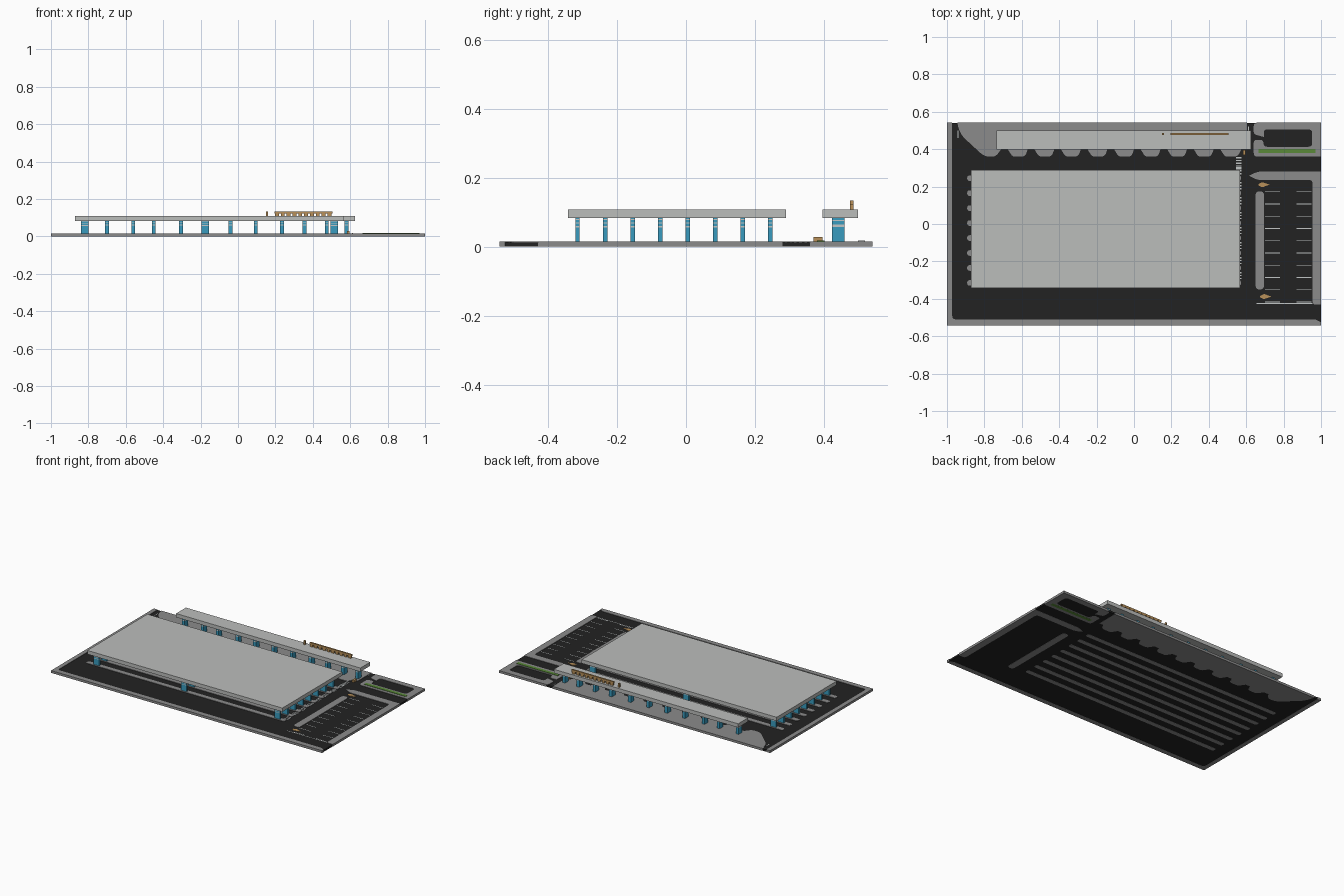
import bpy, bmesh
from mathutils import Vector

cube = bpy.data.objects.get("Cube")
if cube:
    bpy.data.objects.remove(cube, do_unlink=True)


def material(name, rgb):
    m = bpy.data.materials.new(name)
    m.use_nodes = True
    m.diffuse_color = (*rgb, 1)
    m.node_tree.nodes["Principled BSDF"].inputs["Base Color"].default_value = (*rgb, 1)
    return m


asphalt = material("asphalt", (0.016, 0.016, 0.016))
paving = material("paving grey", (0.26, 0.26, 0.26))
roofing = material("roof light grey", (0.50, 0.51, 0.50))
blue = material("column blue", (0.04, 0.33, 0.52))
pale = material("pale marking", (0.55, 0.57, 0.57))
brown = material("timber brown", (0.48, 0.28, 0.10))
green = material("hedge green", (0.10, 0.25, 0.04))

ROAD, KERB = 0.013, 0.0155
UNDER, TOP = 0.083, 0.108


def rounded(points):
    """Replace each corner that carries a radius by a short curve."""
    out = []
    for i, p in enumerate(points):
        c = Vector(p[:2])
        if len(p) < 3:
            out.append(c)
            continue
        before = Vector(points[i - 1][:2])
        after = Vector(points[(i + 1) % len(points)][:2])
        a = c + (before - c).normalized() * p[2]
        b = c + (after - c).normalized() * p[2]
        for k in range(5):
            t = k / 4
            out.append(a * (1 - t) ** 2 + c * 2 * t * (1 - t) + b * t * t)
    return out


def plates(name, outlines, z0, z1, mat):
    """One object made of flat outlines extruded from z0 to z1."""
    bm = bmesh.new()
    for outline in outlines:
        verts = [bm.verts.new((p.x, p.y, z0)) for p in rounded(outline)]
        face = bm.faces.new(verts)
        ext = bmesh.ops.extrude_face_region(bm, geom=[face], use_keep_orig=True)
        for v in ext["geom"]:
            if isinstance(v, bmesh.types.BMVert):
                v.co.z = z1
    bmesh.ops.recalc_face_normals(bm, faces=bm.faces)
    mesh = bpy.data.meshes.new(name)
    bm.to_mesh(mesh)
    bm.free()
    mesh.materials.append(mat)
    obj = bpy.data.objects.new(name, mesh)
    bpy.context.collection.objects.link(obj)
    return obj


def rect(x0, x1, y0, y1, r=None):
    pts = [(x0, y0), (x1, y0), (x1, y1), (x0, y1)]
    return [(*p, r) for p in pts] if r else pts


def around(x, y, w, d):
    return rect(x - w / 2, x + w / 2, y - d / 2, y + d / 2)


# Road slab and outer kerbs
plates("road_slab", [rect(-0.999, 0.999, -0.539, 0.541)], 0.0008, ROAD, asphalt)
plates("outer_kerb", [[(-1, -0.542), (1, -0.542), (1, -0.525), (0.97, -0.51),
                       (-0.972, -0.51, 0.02), (-0.972, 0.542), (-1, 0.542)]], 0, KERB, paving)

# Rear pavement with a sawtooth row of bus bays
edge = [(-0.91, 0.542), (-0.945, 0.542), (-0.93, 0.48, 0.04), (-0.80, 0.36, 0.03), (-0.74, 0.36, 0.02)]
edge[0:2] = [(-0.945, 0.542)]
for i in range(9):
    x = -0.70 + i * 0.142
    edge += [(x - 0.01, 0.40), (x + 0.025, 0.40), (x + 0.05, 0.36, 0.015), (x + 0.118, 0.36, 0.02)]
edge += [(0.575, 0.40), (0.604, 0.40), (0.604, 0.542)]
plates("rear_pavement", [edge], 0, KERB, paving)

# Platform islands under the main roof
rows = [-0.315 + 0.08 * i for i in range(8)]
plates("platform_islands", [rect(-0.892, 0.572, y - 0.015, y + 0.015, 0.014) for y in rows],
       0, KERB, paving)

# Car park kerbs and islands
plates("car_park_kerb", [[(0.955, -0.43, 0.015), (1, -0.43), (1, 0.28), (0.66, 0.28, 0.02),
                          (0.615, 0.258), (0.66, 0.235, 0.02), (0.955, 0.235, 0.02)]], 0, KERB, paving)
plates("car_park_island", [rect(0.65, 0.695, -0.35, 0.175, 0.022)], 0, KERB, paving)

# Corner block wrapped round a small yard
plates("corner_block", [[(0.64, 0.36, 0.02), (1, 0.36), (1, 0.542), (0.64, 0.542, 0.02),
                         (0.64, 0.48, 0.015), (0.695, 0.465), (0.695, 0.505, 0.015), (0.953, 0.505, 0.02),
                         (0.953, 0.413, 0.02), (0.695, 0.413, 0.015), (0.69, 0.45, 0.015),
                         (0.64, 0.45, 0.015)]], 0.0004, KERB, paving)
plates("hedge_strip", [rect(0.665, 0.97, 0.38, 0.402)], 0, 0.018, green)

# Painted bay lines and the crossing
bays = [0.172 - 0.0655 * i for i in range(10)]
lines = [rect(x0, x0 + 0.08, y - 0.002, y + 0.002) for y in bays for x0 in (0.70, 0.868)]
lines += [rect(0.655, 0.955, -0.427, -0.423), rect(-0.943, -0.938, 0.46, 0.50)]
plates("bay_lines", lines, ROAD - 0.001, ROAD + 0.0008, pale)
crossing = [around(0.56, -0.285 + 0.08 * i + d, 0.028, 0.007)
            for i in range(8) for d in (-0.006, 0.01, 0.025)]
crossing += [around(0.56, 0.295 + 0.015 * i, 0.028, 0.007) for i in range(5)]
plates("crossing_stripes", crossing, ROAD - 0.001, ROAD + 0.0008, pale)

# Timber arrow patches in the car park
arrows = [[(x, y - 0.014, 0.006), (x + 0.04, y), (x, y + 0.014, 0.006), (x - 0.02, y + 0.004),
           (x - 0.02, y - 0.004)] for x, y in ((0.685, 0.21), (0.695, -0.388))]
plates("arrow_patches", arrows, ROAD - 0.001, ROAD + 0.002, brown)

# Roofs
plates("main_roof", [rect(-0.872, 0.567, -0.343, 0.29)], UNDER, TOP, roofing)
plates("rear_roof", [rect(-0.735, 0.625, 0.397, 0.50)], UNDER, TOP, roofing)


# Columns with pale bands near the top
def columns(name, outlines, bands):
    z = KERB - 0.001
    for n, (b0, b1) in enumerate(bands):
        plates(f"{name}_shaft_{n}", outlines, z, b0, blue)
        plates(f"{name}_band_{n}", outlines, b0, b1, pale)
        z = b1
    plates(f"{name}_head", outlines, z, UNDER + 0.001, blue)


columns("main_column", [around(x, y, 0.04, 0.013) for x in (-0.82, -0.175, 0.515) for y in rows],
        [(0.056, 0.060), (0.067, 0.070), (0.077, 0.080)])
rear_xs = [-0.70, -0.56, -0.45, -0.305, -0.175, -0.04, 0.095, 0.235, 0.355, 0.475, 0.58]
columns("rear_column", [around(x, 0.442, 0.02, 0.036) for x in rear_xs],
        [(0.058, 0.064), (0.075, 0.078)])

# Open timber screen on the rear roof
plates("screen_beam", [rect(0.195, 0.505, 0.476, 0.487)], 0.122, 0.134, brown)
plates("screen_posts", [around(0.208 + 0.0312 * i, 0.4815, 0.02, 0.011) for i in range(10)],
       TOP - 0.001, 0.123, brown)
plates("screen_end_post", [around(0.156, 0.4815, 0.01, 0.011)], TOP - 0.001, 0.134, brown)

# Small timber bench and a marker post beside the rear pavement
plates("bench", [around(0.59, 0.383, 0.014, 0.026)], ROAD - 0.001, 0.028, brown)
plates("marker_post", [around(0.612, 0.51, 0.005, 0.02)], ROAD - 0.001, 0.018, pale)
